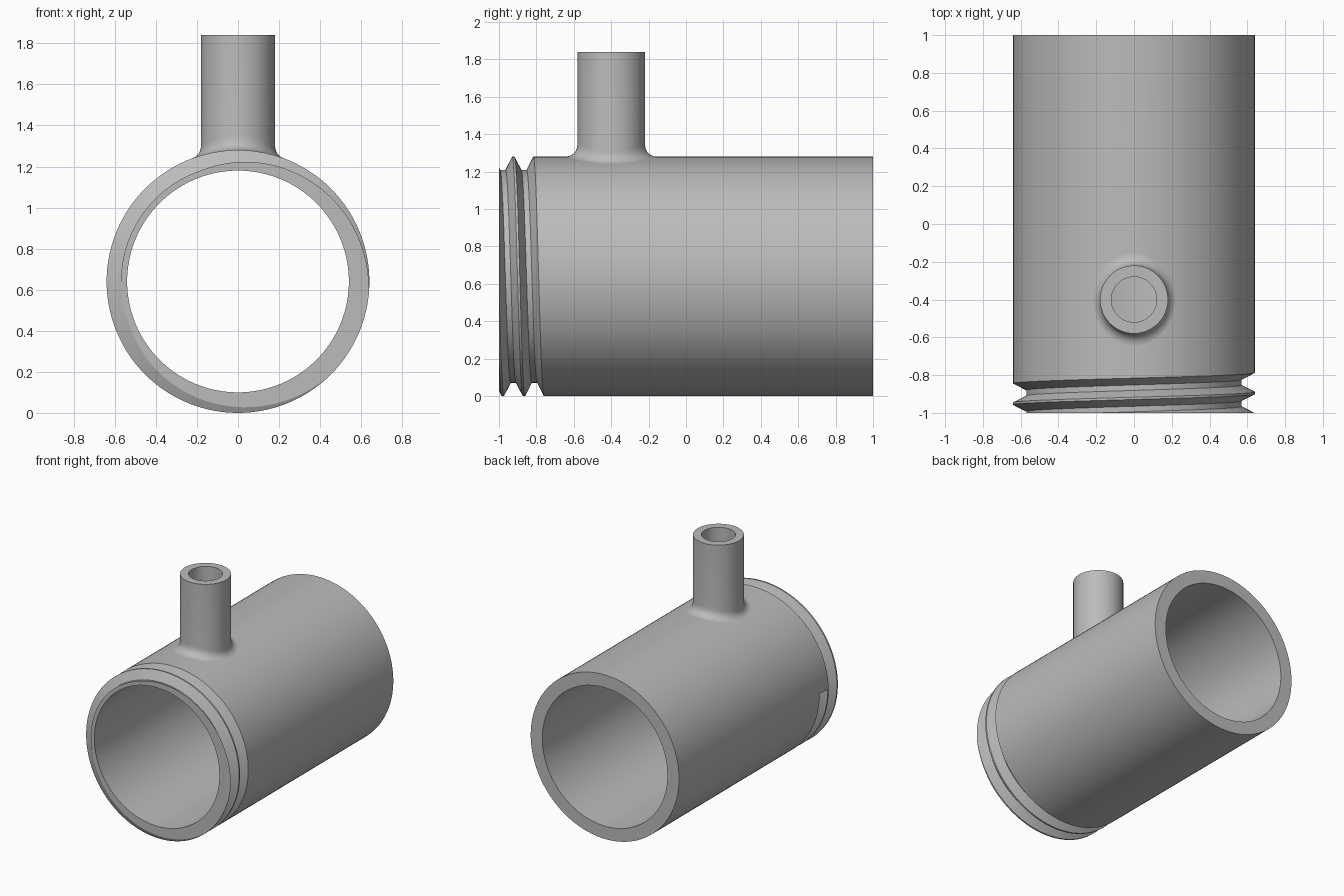
import bpy, bmesh
from math import sin, cos, pi, sqrt, radians

cube = bpy.data.objects.get("Cube")
if cube:
    bpy.data.objects.remove(cube)

R, ROOT, BORE = 0.64, 0.57, 0.54      # pipe outer, thread root, pipe inner
PITCH, CREST, FLANK = 0.113, 0.006, 0.042
BRANCH_Y, BRANCH_R, BRANCH_BORE, TOP = -0.4, 0.18, 0.12, 1.84
COLS, SEGS = 128, 64

grey = bpy.data.materials.new("plain grey")
grey.use_nodes = True
grey.diffuse_color = (0.5, 0.5, 0.5, 1)
grey.node_tree.nodes["Principled BSDF"].inputs["Base Color"].default_value = (0.5, 0.5, 0.5, 1)


def finish(bm, name):
    bmesh.ops.remove_doubles(bm, verts=bm.verts, dist=1e-5)
    bmesh.ops.recalc_face_normals(bm, faces=bm.faces)
    mesh = bpy.data.meshes.new(name)
    bm.to_mesh(mesh)
    bm.free()
    mesh.materials.append(grey)
    obj = bpy.data.objects.new(name, mesh)
    bpy.context.collection.objects.link(obj)
    return obj


def shade(obj):
    bpy.ops.object.select_all(action="DESELECT")
    obj.select_set(True)
    bpy.context.view_layer.objects.active = obj
    bpy.ops.object.shade_smooth_by_angle(angle=radians(25))


def crest_y(turn):
    return -0.81 + PITCH * turn


def clamp_front(points):
    """Cut a (y, radius) profile off at the front end of the pipe."""
    for (y0, r0), (y1, r1) in zip(points, points[1:]):
        if y0 <= -1 < y1:
            r_end = r0 + (r1 - r0) * (-1 - y0) / (y1 - y0)
    return [(y, r) if y > -1 else (-1, r_end) for y, r in points]


def pipe_profile(turn):
    pts = []
    for k in (-3, -2, -1, 0):
        c = crest_y(turn + k)
        pts += [(c - FLANK, ROOT), (c - CREST, R), (c + CREST, R), (c + FLANK, ROOT)]
    pts.pop()
    pts += [(crest_y(0.75) + CREST, R), (1, R)]
    return clamp_front(pts) + [(1, BORE), (-1, BORE)]


# Pipe with a helical thread: one lengthwise profile per column, phase follows the turn
bm = bmesh.new()
columns = []
for i in range(COLS + 1):
    turn = -0.25 + i / COLS
    a = 2 * pi * turn
    columns.append([bm.verts.new((r * sin(a), y, R + r * cos(a))) for y, r in pipe_profile(turn)])
n = len(columns[0])
for a, b in zip(columns, columns[1:]):
    for j in range(n):
        k = (j + 1) % n
        bm.faces.new((a[j], a[k], b[k], b[j]))
# End wall where the thread groove stops
bm.faces.new(columns[-1][10:15])
pipe = finish(bm, "threaded_pipe")

# Side bore through the upper wall
bpy.ops.mesh.primitive_cylinder_add(vertices=SEGS, radius=BRANCH_BORE, depth=1,
                                    location=(0, BRANCH_Y, R + 0.5))
cutter = bpy.context.object
cutter.data.materials.append(grey)
cutter.hide_render = True
mod = pipe.modifiers.new("side_bore", "BOOLEAN")
mod.operation, mod.object, mod.solver = "DIFFERENCE", cutter, "EXACT"
bpy.context.view_layer.objects.active = pipe
bpy.ops.object.modifier_apply(modifier=mod.name)
bpy.data.objects.remove(cutter)
shade(pipe)

# Branch tube with a rounded foot that follows the pipe surface
bm = bmesh.new()
rings = []
for i in range(SEGS):
    a = 2 * pi * i / SEGS
    sx, sy = sin(a), cos(a)

    def surface(r):
        return R + sqrt(R * R - (r * sx) ** 2)

    foot = 0.075 - 0.025 * sx * sx
    p0 = (BRANCH_R + foot, surface(BRANCH_R + foot) - 0.001)
    p1 = (BRANCH_R, surface(BRANCH_R))
    p2 = (BRANCH_R, surface(BRANCH_R) + foot)
    profile = []
    for s in range(9):
        t = s / 8
        w = ((1 - t) ** 2, 2 * t * (1 - t), t * t)
        profile.append([sum(f * p[m] for f, p in zip(w, (p0, p1, p2))) for m in (0, 1)])
    profile += [(BRANCH_R, TOP), (BRANCH_BORE, TOP), (BRANCH_BORE, surface(BRANCH_BORE))]
    rings.append([bm.verts.new((r * sx, BRANCH_Y + r * sy, z)) for r, z in profile])
for i in range(SEGS):
    a, b = rings[i], rings[(i + 1) % SEGS]
    for j in range(len(a) - 1):
        bm.faces.new((a[j], b[j], b[j + 1], a[j + 1]))
shade(finish(bm, "branch_tube"))
